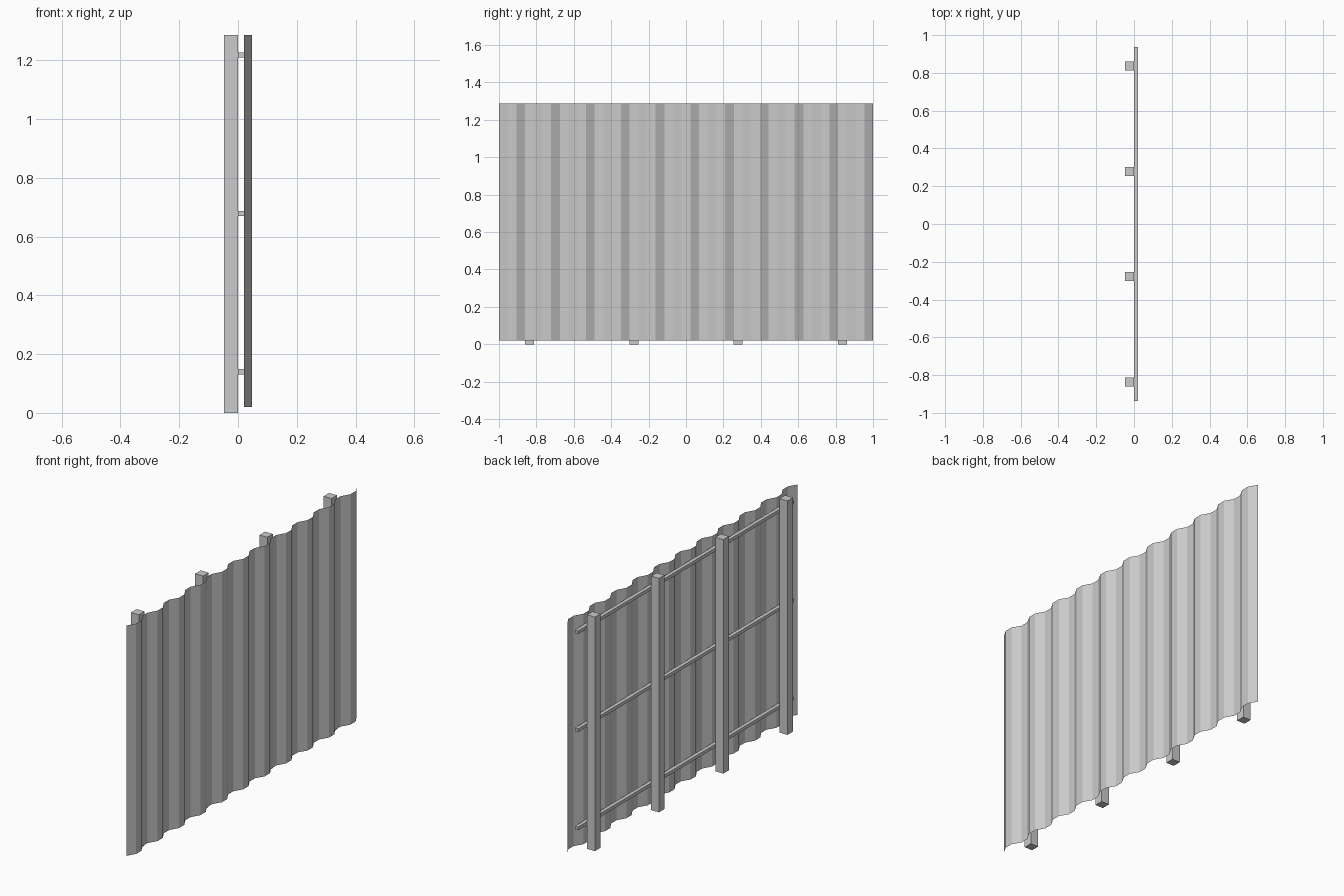
import bpy
import bmesh

if "Cube" in bpy.data.objects:
    bpy.data.objects.remove(bpy.data.objects["Cube"])


def new_object(name, bm):
    mesh = bpy.data.meshes.new(name)
    bm.to_mesh(mesh)
    bm.free()
    obj = bpy.data.objects.new(name, mesh)
    bpy.context.collection.objects.link(obj)
    return obj


def box(name, lo, hi):
    bm = bmesh.new()
    bmesh.ops.create_cube(bm, size=1)
    for v in bm.verts:
        v.co = [(a + b) / 2 + c * (b - a) for a, b, c in zip(lo, hi, v.co)]
    return new_object(name, bm)


HEIGHT = 1.286

# Square upright posts
for i, y in enumerate((-0.836, -0.279, 0.279, 0.836)):
    box(f"post_{i + 1}", (-0.05, y - 0.024, 0), (-0.002, y + 0.024, HEIGHT))

# Thin horizontal rails in front of the posts
for i, z in enumerate((0.14, 0.679, 1.218)):
    box(f"rail_{i + 1}", (-0.002, -0.936, z - 0.009), (0.018, 0.936, z + 0.009))

# Corrugated sheet: trapezoid wave, equal-width flats and slopes
SEGMENTS = 43
WAVE = (0.019, 0.046, 0.046, 0.019)
bm = bmesh.new()
columns = []
for i in range(SEGMENTS + 1):
    x, y = WAVE[i % 4], -1 + 2 * i / SEGMENTS
    columns.append([bm.verts.new((x, y, z)) for z in (0.02, HEIGHT)])
for a, b in zip(columns, columns[1:]):
    bm.faces.new((a[0], b[0], b[1], a[1]))
new_object("corrugated_sheet", bm)

# Centre the model in x
for obj in bpy.context.collection.objects:
    obj.location.x = 0.002
